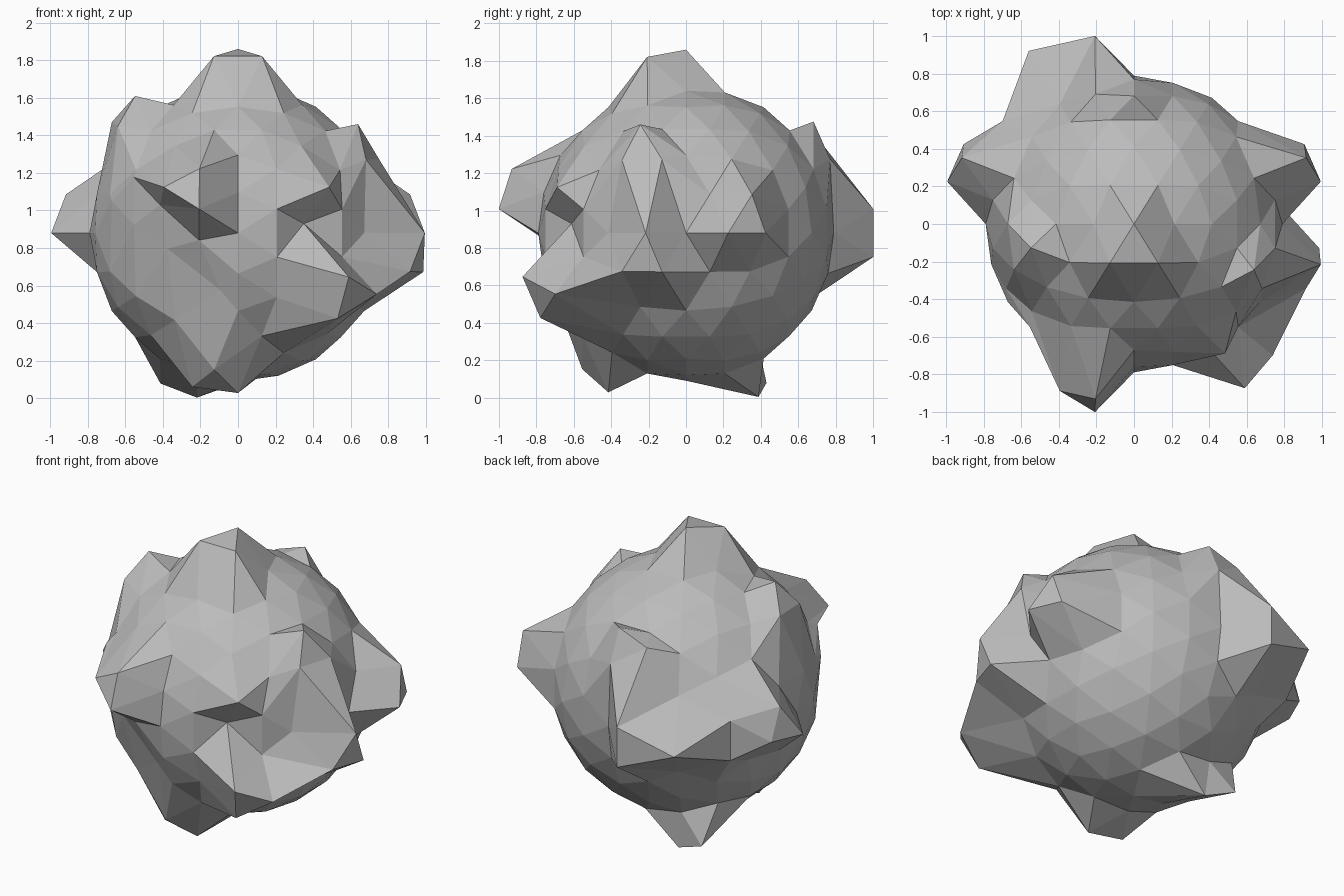
import bpy
import bmesh
from mathutils import Vector

RADIUS = 0.79
CENTRE = Vector((0, 0, 0.88))

cube = bpy.data.objects.get("Cube")
if cube:
    bpy.data.objects.remove(cube, do_unlink=True)

# Triangular facets pulled out of the ball: facet centre, offset
FACETS = [
    ((0, -.14, .76), (0, 0, .19)),            # crown
    ((-.70, .32, .07), (-.235, .01, 0)),      # side knobs
    ((.70, .32, .07), (.235, .01, 0)),
    ((.73, -.23, -.14), (.235, 0, 0)),
    ((-.28, .72, 0), (0, .25, 0)),            # rear ledge
    ((-.51, .59, 0), (-.145, 0, 0)),
    ((.42, -.55, -.35), (.195, -.235, .01)),  # front corner
    ((.69, -.24, .27), (0, 0, .185)),         # shoulders
    ((-.62, -.12, .46), (0, 0, .175)),
    ((-.07, .70, .32), (0, .01, .18)),
    ((-.27, -.69, .24), (0, -.25, 0)),        # front beak
    ((-.12, -.46, -.62), (0, 0, -.18)),       # foot
    ((-.59, -.50, 0), (0, 0, .17)),           # cheek
]

# Single corners pulled: corner, offset
CORNERS = [
    ((-.41, -.67, 0), (0, 0, .15)),           # hollow under the beak
    ((-.40, -.64, -.24), (.02, 0, .16)),
    ((-.21, -.75, -.13), (0, 0, .09)),
    ((-.20, -.68, -.34), (.11, 0, .04)),
    ((.41, -.67, 0), (-.065, .06, .05)),      # front crease
    ((.40, -.64, .24), (.09, -.05, 0)),
    ((-.13, .21, -.75), (-.09, .18, -.125)),  # blade below
    ((-.34, .20, -.68), (-.07, .225, -.12)),
]


def make_ball(bm):
    """Icosahedron, subdivided twice and rounded each time."""
    golden = (1 + 5 ** 0.5) / 2
    for a in (-1, 1):
        for b in (-golden, golden):
            for co in ((a, 0, b), (b, a, 0), (0, b, a)):
                bm.verts.new(co)
    bmesh.ops.convex_hull(bm, input=bm.verts[:])
    for step in range(2):
        bmesh.ops.subdivide_edges(bm, edges=bm.edges[:], cuts=1, use_grid_fill=True)
        for v in bm.verts:
            v.co = v.co.normalized() * RADIUS
    bmesh.ops.recalc_face_normals(bm, faces=bm.faces[:])


def pull(bm):
    """Find every target on the round ball first, then move them all."""
    moves = []
    for point, offset in FACETS:
        face = min(bm.faces, key=lambda f: (f.calc_center_median() - Vector(point)).length)
        moves += [(v, offset) for v in face.verts]
    for point, offset in CORNERS:
        moves.append((min(bm.verts, key=lambda v: (v.co - Vector(point)).length), offset))
    for v, offset in moves:
        v.co += Vector(offset)


# Faceted rock
bm = bmesh.new()
make_ball(bm)
pull(bm)
bmesh.ops.translate(bm, verts=bm.verts[:], vec=CENTRE)
mesh = bpy.data.meshes.new("rock")
bm.to_mesh(mesh)
bm.free()
rock = bpy.data.objects.new("rock", mesh)
bpy.context.collection.objects.link(rock)

# Stone colour
stone = bpy.data.materials.new("stone grey")
stone.use_nodes = True
grey = (0.5, 0.5, 0.5, 1)
stone.diffuse_color = grey
stone.node_tree.nodes["Principled BSDF"].inputs["Base Color"].default_value = grey
mesh.materials.append(stone)
